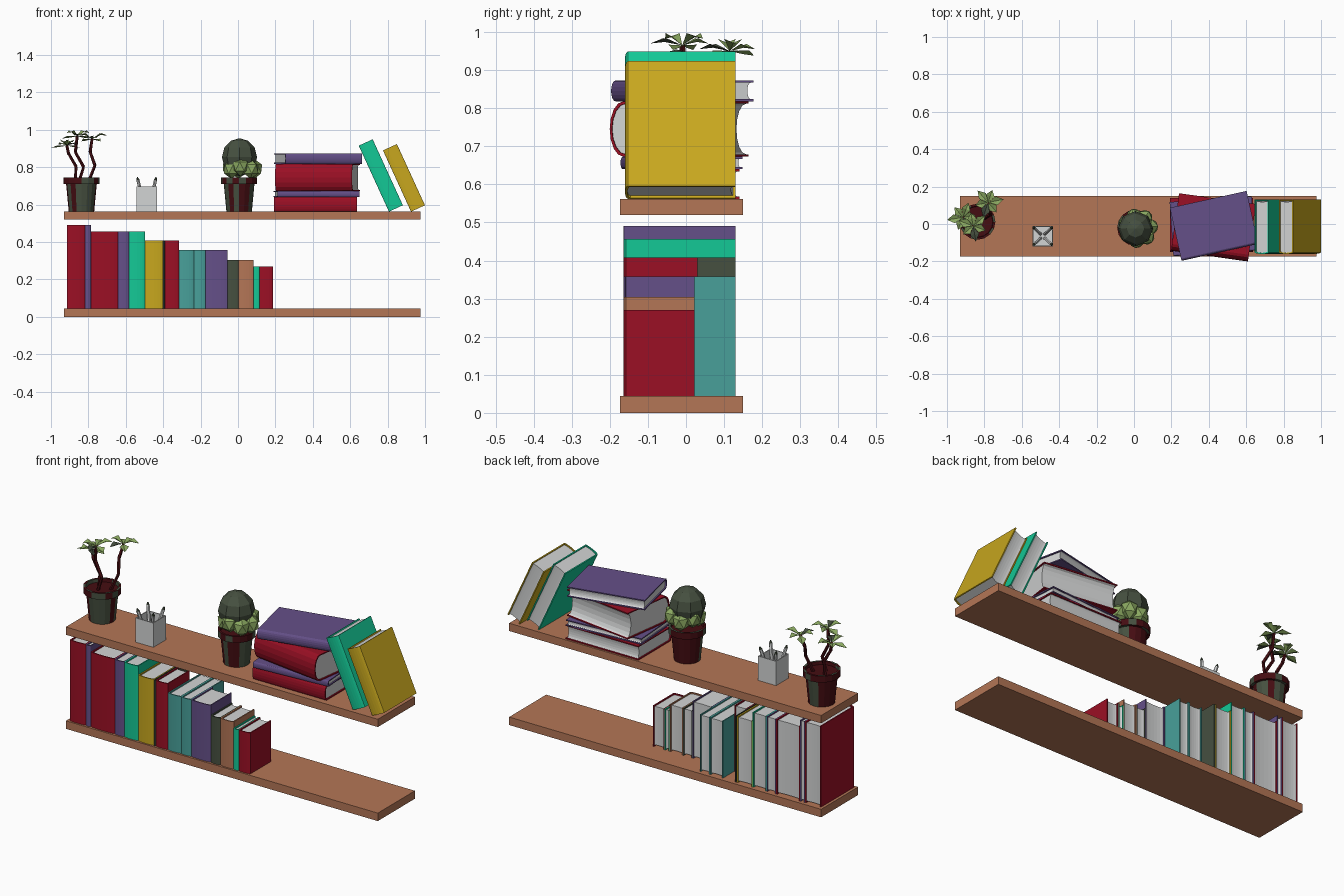
import bpy, bmesh, math, random
from math import sin, cos, pi, radians
from mathutils import Matrix, Vector

if "Cube" in bpy.data.objects:
    bpy.data.objects.remove(bpy.data.objects["Cube"])

random.seed(4)


def mat(name, rgb):
    m = bpy.data.materials.new(name)
    m.diffuse_color = (*rgb, 1)
    m.use_nodes = True
    m.node_tree.nodes["Principled BSDF"].inputs["Base Color"].default_value = m.diffuse_color
    return m


RED = mat("red", (.33, .005, .018))
PURPLE = mat("purple", (.13, .08, .25))
GREEN = mat("mint green", (.007, .58, .305))
YELLOW = mat("yellow", (.58, .39, .013))
TEAL = mat("teal", (.065, .352, .323))
WOOD = mat("wood brown", (.456, .181, .093))
DARK = mat("dark green", (.061, .08, .051))
LEAF = mat("leaf green", (.254, .39, .117))
PAPER = mat("paper grey", (.65, .66, .66))
MAROON = mat("dark maroon", (.06, .004, .006))


def finish(bm, name, mats, matrix=None):
    if matrix:
        bm.transform(matrix)
    me = bpy.data.meshes.new(name)
    bm.to_mesh(me)
    bm.free()
    for m in mats:
        me.materials.append(m)
    ob = bpy.data.objects.new(name, me)
    bpy.context.collection.objects.link(ob)
    return ob


def prism(bm, pts, z0, z1, mi=0):
    """Extrude an outline in XY from z0 to z1."""
    lo = [bm.verts.new((x, y, z0)) for x, y in pts]
    hi = [bm.verts.new((x, y, z1)) for x, y in pts]
    n = len(pts)
    fs = [bm.faces.new(lo[::-1]), bm.faces.new(hi)]
    fs += [bm.faces.new((lo[i], lo[(i + 1) % n], hi[(i + 1) % n], hi[i])) for i in range(n)]
    for f in fs:
        f.material_index = mi


def box(name, x0, x1, y0, y1, z0, z1, m):
    bm = bmesh.new()
    prism(bm, [(x0, y0), (x1, y0), (x1, y1), (x0, y1)], z0, z1)
    return finish(bm, name, [m])


def arc(w, y, b, n=8):
    return [(-w / 2 * cos(pi * i / n), y - b * sin(pi * i / n)) for i in range(n + 1)]


def book(name, w, d, h, b, m, matrix):
    """Book standing on z=0: thickness along x, rounded spine towards -y."""
    t = min(.006, w * .25)
    wi = w - 2 * t
    y0 = -d / 2 + b
    y1 = d / 2
    inner = arc(wi, y0 + t, b)
    bm = bmesh.new()
    prism(bm, [(-w / 2, y1)] + arc(w, y0, b) + [(w / 2, y1), (wi / 2, y1)]
          + inner[::-1] + [(-wi / 2, y1)], 0, h)
    # page block with hollow fore edge
    prism(bm, inner + arc(wi, y1 - .006, b * .7)[::-1], .007, h - .007, 1)
    bmesh.ops.recalc_face_normals(bm, faces=bm.faces)
    return finish(bm, name, [m, PAPER], matrix)


# shelves
for name, z0, z1 in (("lower_shelf", 0, .044), ("upper_shelf", .519, .562)):
    box(name, -.93, .975, -.173, .15, z0, z1, WOOD)

# standing row: left, right, top, back, colour
row = [(-.915, -.818, .491, .13, RED), (-.818, -.787, .491, .13, PURPLE),
       (-.787, -.642, .457, .13, RED), (-.642, -.583, .457, .13, PURPLE),
       (-.583, -.498, .457, .13, GREEN), (-.498, -.402, .408, .13, YELLOW),
       (-.402, -.391, .408, .13, DARK), (-.391, -.316, .408, .03, RED),
       (-.316, -.236, .358, .13, TEAL), (-.236, -.175, .358, .13, TEAL),
       (-.175, -.055, .358, .022, PURPLE), (-.055, .004, .304, .022, DARK),
       (.004, .084, .304, .022, WOOD), (.084, .116, .27, .022, GREEN),
       (.116, .187, .27, .022, RED)]
for i, (x0, x1, top, back, m) in enumerate(row):
    front = -.164
    book(f"row_book_{i + 1}", x1 - x0, back - front, top - .044, .007, m,
         Matrix.Translation(((x0 + x1) / 2, (front + back) / 2, .044)))

# lying stack: x, y, z0, z1, length, depth, turn, spine bulge, colour
stack = [(.415, -.005, .562, .64, .444, .29, 0, .012, RED),
         (.42, -.012, .64, .673, .44, .29, 4, .006, PURPLE),
         (.425, -.018, .673, .818, .415, .31, -8, .036, RED),
         (.428, -.01, .818, .873, .42, .29, 12.4, .012, PURPLE)]
for i, (x, y, z0, z1, l, d, a, b, m) in enumerate(stack):
    book(f"stack_book_{i + 1}", z1 - z0, d, l, b, m,
         Matrix.Translation((x, y, (z0 + z1) / 2)) @ Matrix.Rotation(radians(a), 4, 'Z')
         @ Matrix.Rotation(pi / 2, 4, 'Y') @ Matrix.Translation((0, 0, -l / 2)))

# leaning books
for i, (x, h, m) in enumerate([(.807, .388, GREEN), (.925, .36, YELLOW)]):
    w, a = .082, radians(24.6)
    book(f"leaning_book_{i + 1}", w, .29, h, .008, m,
         Matrix.Translation((x + w / 2 * cos(a), -.015, .562 + w / 2 * sin(a)))
         @ Matrix.Rotation(-a, 4, 'Y'))


def rod(bm, p, q, r1, r2, n=6, mi=0):
    p, q = Vector(p), Vector(q)
    rot = (q - p).to_track_quat('Z', 'Y').to_matrix().to_4x4()
    old = set(bm.faces)
    bmesh.ops.create_cone(bm, cap_ends=True, segments=n, radius1=r1, radius2=r2,
                          depth=(q - p).length, matrix=Matrix.Translation((p + q) / 2) @ rot)
    for f in set(bm.faces) - old:
        f.material_index = mi


# pots, turned from a profile, with mottled sides
def pot(name, x, y):
    prof = [(.068, 0), (.082, .148), (.096, .148), (.096, .183), (.084, .183), (.082, .165)]
    n = 16
    bm = bmesh.new()
    rings = [[bm.verts.new((r * cos(2 * pi * i / n), r * sin(2 * pi * i / n), z))
              for i in range(n)] for r, z in prof]
    for a, b in zip(rings, rings[1:]):
        for i in range(n):
            f = bm.faces.new((a[i], a[(i + 1) % n], b[(i + 1) % n], b[i]))
            f.material_index = int(random.random() < .35)
    bm.faces.new(rings[0][::-1])
    bm.faces.new(rings[-1])
    finish(bm, name, [MAROON, DARK], Matrix.Translation((x, y, .562)))


pot("left_pot", -.837, .012)
pot("middle_pot", .006, -.02)

# leafy plant: bent stems, each with a rosette of folded leaves
stems = [[(-.80, .03, .72), (-.765, .05, .81), (-.79, .09, .88), (-.78, .115, .95)],
         [(-.85, -.01, .72), (-.825, -.01, .80), (-.87, 0, .88), (-.86, -.01, .965)],
         [(-.87, .03, .72), (-.865, .03, .80), (-.905, .03, .87), (-.915, .035, .915)]]
bs, bl = bmesh.new(), bmesh.new()
for k, path in enumerate(stems):
    for p, q in zip(path, path[1:]):
        rod(bs, p, q, .009, .008, 5)
    c = Vector(path[-1])
    for j in range(6):
        a = 2 * pi * j / 6 + k * .5 + .2
        L = (.085, .07)[j % 2]
        out, side = Vector((cos(a), sin(a), 0)), Vector((-sin(a), cos(a), 0))
        rise = (.018, .005, -.012)[j % 3]
        up = Vector((0, 0, 1))
        base = bl.verts.new(c)
        tip = bl.verts.new(c + out * L + up * rise)
        mid = bl.verts.new(c + out * L * .55 + up * (rise + .004))
        for s in (-1, 1):
            e = bl.verts.new(c + out * L * .55 + side * s * .024 + up * (rise + .014))
            for tri in ((base, e, mid), (mid, e, tip)):
                f = bl.faces.new(tri if s < 0 else tri[::-1])
                f.material_index = int(j == 4)
finish(bs, "plant_stems", [MAROON])
finish(bl, "plant_leaves", [LEAF, DARK])

# round cactus and the pale lumps at its base
bm = bmesh.new()
bmesh.ops.create_uvsphere(bm, u_segments=8, v_segments=6, radius=.094)
finish(bm, "cactus_ball", [DARK],
       Matrix.Translation((.008, -.025, .853)) @ Matrix.Diagonal((1, 1, 1.08, 1)))
bm = bmesh.new()
for j in range(7):
    a = 2 * pi * j / 7 + .1
    bmesh.ops.create_icosphere(
        bm, subdivisions=1, radius=.046,
        matrix=Matrix.Translation((.022 + .066 * cos(a), -.022 + .066 * sin(a), .79 + .014 * (j % 2)))
        @ Matrix.Rotation(a, 4, 'Z') @ Matrix.Diagonal((1, 1, 1.15, 1)))
finish(bm, "cactus_lumps", [LEAF])

# pen cup: square, open top
cx, cy, r, t = -.488, -.065, .055, .005
box("cup_floor", cx - r, cx + r, cy - r, cy + r, .562, .575, PAPER)
for k in range(4):
    ob = box(f"cup_wall_{k + 1}", r - t, r, -r, r, .562, .696, PAPER)
    ob.matrix_world = Matrix.Translation((cx, cy, 0)) @ Matrix.Rotation(k * pi / 2, 4, 'Z')

# pens leaning into the four corners
bm = bmesh.new()
for sx in (-1, 1):
    for sy in (-1, 1):
        p = Vector((cx + sx * .012, cy + sy * .012, .58))
        q = Vector((cx + sx * .047, cy + sy * .044, .732))
        rod(bm, p, q, .009, .009)
        rod(bm, q, q + (q - p) * .09, .009, .003, 6, 1)
finish(bm, "pens", [PAPER, DARK])
